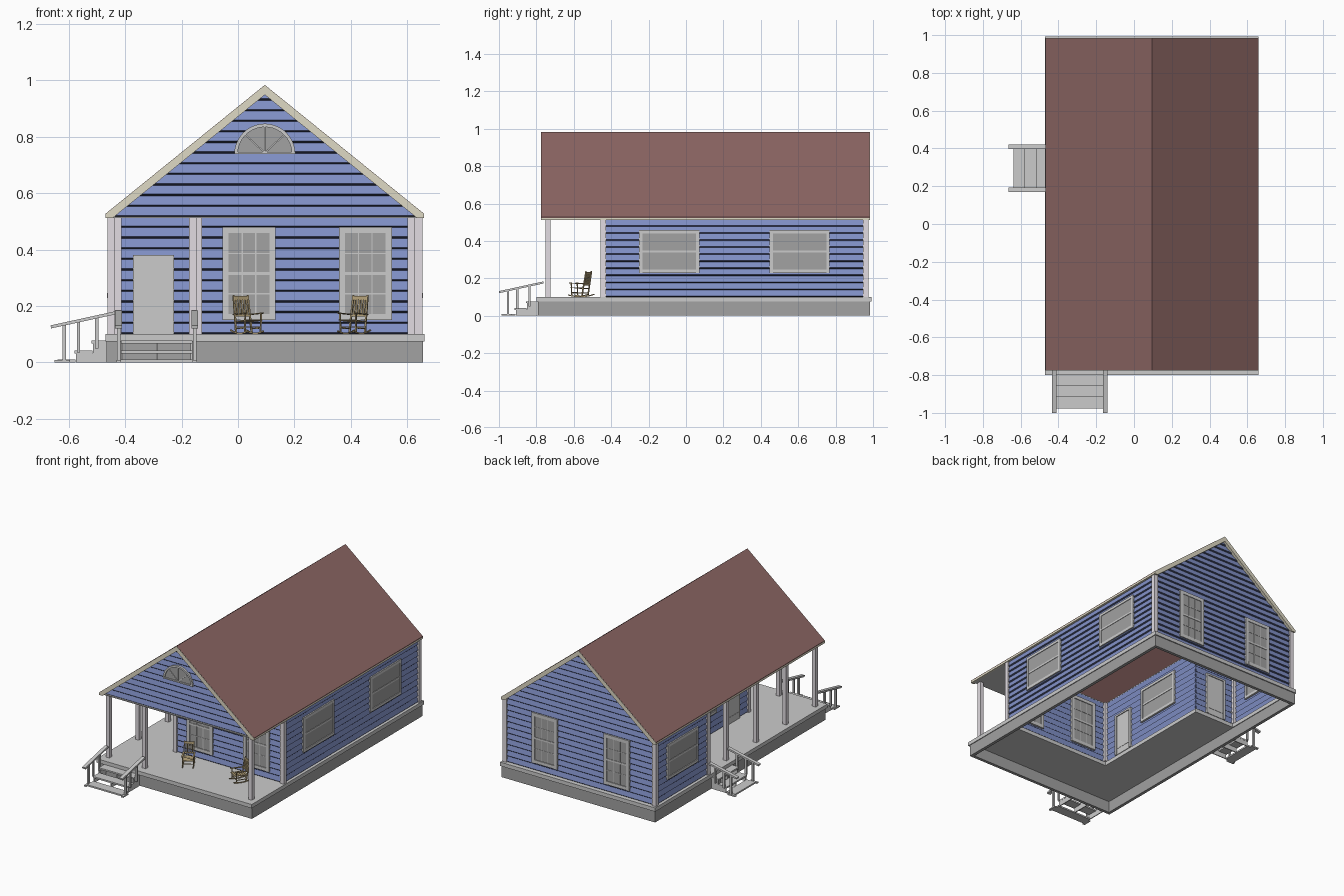
import bpy, bmesh
from math import sin, cos, pi, radians
from mathutils import Matrix, Vector

if "Cube" in bpy.data.objects:
    bpy.data.objects.remove(bpy.data.objects["Cube"])

MATS = {}
COLORS = {"blue": (0.223, 0.285, 0.58, 1), "shadow_blue": (0.04, 0.05, 0.10, 1), "red": (0.265, 0.134, 0.128, 1),
          "cream": (0.74, 0.70, 0.56, 1), "white": (0.76, 0.72, 0.76, 1), "wood": (0.50, 0.39, 0.21, 1),
          "dark_grey": (0.36, 0.36, 0.36, 1)}

def finish(name, bm, colors="", M=Matrix(), fix=True):
    if fix:
        bmesh.ops.recalc_face_normals(bm, faces=bm.faces)
    bm.transform(M)
    me = bpy.data.meshes.new(name)
    bm.to_mesh(me)
    bm.free()
    for color in colors.split():
        if color not in MATS:
            MATS[color] = bpy.data.materials.new(color)
            MATS[color].diffuse_color = COLORS[color]
        me.materials.append(MATS[color])
    ob = bpy.data.objects.new(name, me)
    bpy.context.collection.objects.link(ob)

def prism(bm, pts, vec):
    f = bm.faces.new([bm.verts.new(p) for p in pts])
    r = bmesh.ops.extrude_face_region(bm, geom=[f], use_keep_orig=True)
    bmesh.ops.translate(bm, vec=vec, verts=[g for g in r["geom"] if isinstance(g, bmesh.types.BMVert)])

def box(bm, x0, x1, y0, y1, z0, z1):
    prism(bm, [(x0, y0, z0), (x1, y0, z0), (x1, y1, z0), (x0, y1, z0)], (0, 0, z1 - z0))

def beam(bm, p, q, w, h):
    p, q = Vector(p), Vector(q)
    d = (q - p).normalized()
    side = d.cross((0, 0, 1)) if abs(d.z) < 0.8 else d.cross((0, 1, 0))
    side.normalize()
    up = side.cross(d)
    prism(bm, [p + side * a * w / 2 + up * b * h / 2 for a, b in ((-1, -1), (1, -1), (1, 1), (-1, 1))], q - p)

def place(x, y, z, deg):
    return Matrix.Translation((x, y, z)) @ Matrix.Rotation(radians(deg), 4, 'Z')

CX, DECK, TOP = 0.095, 0.10, 0.515
XL, XR, XN = -0.45, 0.641, -0.143       # outer left, right, notch wall
YF, YN, YB = -0.443, 0.42, 0.962        # front, notch, back walls

# Foundation skirt
bm = bmesh.new()
for x in (-0.465, 0.635):
    box(bm, x, x + 0.02, -0.79, 0.985, 0, 0.075)
for y in (-0.79, 0.965):
    box(bm, -0.445, 0.635, y, y + 0.02, 0, 0.075)
finish("foundation", bm, "dark_grey")

# L-shaped porch deck and ceiling, with a thin sill around the rest of the house
bm = bmesh.new()
prism(bm, [(x, y, 0.075) for x, y in ((-0.47, -0.8), (0.66, -0.8), (0.66, YF), (XN, YF), (XN, YN), (-0.47, YN))], (0, 0, 0.025))
box(bm, -0.47, -0.44, YN, 0.992, 0.075, DECK)
box(bm, 0.63, 0.66, YF, 0.992, 0.075, DECK)
box(bm, -0.44, 0.63, 0.955, 0.992, 0.075, DECK)
finish("porch_deck", bm)
bm = bmesh.new()
prism(bm, [(x, y, TOP - 0.004) for x, y in ((-0.455, -0.76), (0.647, -0.76), (0.647, YF), (XN, YF), (XN, YN), (-0.455, YN))], (0, 0, 0.006))
finish("porch_ceiling", bm)

# Lapped siding with dark undercut edges: span(z) gives the wall's ends at a height
def siding(name, M, span, z0, z1, n):
    bm = bmesh.new()
    h = (z1 - z0) / n
    for i in range(n):
        a, b = z0 + i * h, z0 + (i + 1) * h
        (l0, r0), (l1, r1) = span(a), span(b)
        v = [bm.verts.new(p) for p in ((l0, 0, a), (r0, 0, a), (r0, -0.007, a + 0.006), (l0, -0.007, a + 0.006), (r1, 0, b), (l1, 0, b))]
        bm.faces.new((v[0], v[1], v[2], v[3])).material_index = 1
        bm.faces.new((v[3], v[2], v[4], v[5]))
    finish(name, bm, "blue shadow_blue", M, fix=False)

def flat(half):
    return lambda z: (-half, half)

def gable(z):
    w = max(0.002, min(0.546, (0.968 - z) / 0.808))
    return (-w, w)

siding("front_wall", place((XN + XR) / 2, YF, 0, 0), flat((XR - XN) / 2), DECK, TOP, 11)
siding("right_wall", place(XR, (YF + YB) / 2, 0, 90), flat((YB - YF) / 2), DECK, TOP, 11)
siding("notch_side_wall", place(XN, (YF + YN) / 2, 0, -90), flat((YN - YF) / 2), DECK, TOP, 11)
siding("notch_front_wall", place((XL + XN) / 2, YN, 0, 0), flat((XN - XL) / 2), DECK, TOP, 11)
siding("left_wall", place(XL, (YN + YB) / 2, 0, -90), flat((YB - YN) / 2), DECK, TOP, 11)
siding("back_lower_wall", place(CX, YB, 0, 180), flat(0.546), DECK, TOP, 11)
siding("back_gable", place(CX, YB, 0, 180), gable, TOP, 0.966, 12)
siding("front_gable", place(CX, -0.748, 0, 0), gable, TOP, 0.966, 12)

# Corner trim: corner position and inward directions
bm = bmesh.new()
for x, y, sx, sy in ((XR, YF, -1, 1), (XN, YF, 1, 1), (XR, YB, -1, -1), (XL, YB, 1, -1), (XL, YN, 1, 1)):
    xs, ys = sorted((x - sx * 0.013, x + sx * 0.015)), sorted((y - sy * 0.013, y + sy * 0.015))
    box(bm, *xs, *ys, DECK, TOP)
finish("corner_trim", bm, "white")

# Porch posts
bm = bmesh.new()
for x, y in ((-0.425, -0.737), (-0.16, -0.737), (0.613, -0.737), (-0.425, -0.43), (-0.425, -0.12), (-0.425, 0.19)):
    box(bm, x - 0.013, x + 0.013, y - 0.013, y + 0.013, DECK, TOP)
finish("porch_posts", bm, "white")

# Roof sheet, rake boards and eave boards
bm = bmesh.new()
prism(bm, [(-0.469, -0.774, 0.527), (CX, -0.774, 0.983), (0.659, -0.774, 0.527), (0.659, -0.774, 0.522),
           (CX, -0.774, 0.977), (-0.469, -0.774, 0.522)], (0, 1.756, 0))
finish("roof", bm, "red")
bm = bmesh.new()
for y in (-0.776, 0.964):
    for s in (-1, 1):
        prism(bm, [(CX + s * x, y, z) for x, z in ((0, 0.982), (0, 0.948), (0.54, 0.511), (0.564, 0.511), (0.564, 0.526))], (0, 0.02, 0))
for x in (-0.469, 0.645):
    box(bm, x, x + 0.014, -0.756, 0.964, 0.511, 0.523)
finish("roof_trim", bm, "cream")

# Double-hung windows; columns and rows of panes per sash
def window(name, M, w, h, edge, cols, rows):
    bm = bmesh.new()
    a, b = w / 2, w / 2 - edge
    for s in (-1, 1):
        box(bm, *sorted((s * a, s * b)), -0.013, 0.008, 0, h)
    box(bm, -b, b, -0.013, 0.008, h - edge, h)
    box(bm, -b, b, -0.014, 0.008, 0, edge)
    box(bm, -b, b, -0.012, 0.006, h / 2 - 0.006, h / 2 + 0.006)
    for i in range(1, cols):
        x = -b + 2 * b * i / cols
        box(bm, x - 0.002, x + 0.002, -0.011, 0.005, edge, h - edge)
    for k in (0, 1):
        z0, s = (edge, h / 2)[k], h / 2 - edge
        for i in range(1, rows):
            z = z0 + s * i / rows
            box(bm, -b, b, -0.011, 0.005, z - 0.002, z + 0.002)
    finish(name + "_frame", bm, "", M)
    bm = bmesh.new()
    box(bm, -b, b, -0.009, 0.003, edge, h - edge)
    finish(name + "_glass", bm, "dark_grey", M)

for x in (0.039, 0.451):
    window("front_window", place(x, YF, 0.15, 0), 0.188, 0.33, 0.022, 3, 2)
for x in (-0.175, 0.35):
    window("back_window", place(x, YB, 0.15, 180), 0.188, 0.33, 0.022, 3, 2)
for y in (-0.09, 0.607):
    window("right_window", place(XR, y, 0.228, 90), 0.322, 0.23, 0.018, 1, 1)
for x, y in ((XL, 0.69), (XN, 0.06)):
    window("left_window", place(x, y, 0.228, -90), 0.322, 0.23, 0.018, 1, 1)

# Fanlight in the front gable
M = place(CX, -0.748, 0.738, 0)
arc = [(cos(pi * i / 20), sin(pi * i / 20)) for i in range(21)]
bm = bmesh.new()
prism(bm, [(0.108 * c, -0.016, 0.108 * s) for c, s in arc] + [(0.096 * c, -0.016, 0.096 * s) for c, s in reversed(arc)], (0, 0.02, 0))
box(bm, -0.108, 0.108, -0.016, 0.004, 0, 0.008)
for a in (45, 90, 135):
    c, s = cos(radians(a)), sin(radians(a))
    beam(bm, (0, -0.012, 0.004), (0.1 * c, -0.012, 0.1 * s), 0.005, 0.005)
finish("fanlight_frame", bm, "", M)
bm = bmesh.new()
prism(bm, [(0.098 * c, -0.009, 0.098 * s + 0.002) for c, s in arc], (0, 0.012, 0))
finish("fanlight_glass", bm, "dark_grey", M)

# Doors with raised panels
for name, M in (("notch_door", place(-0.299, YN, DECK, 0)), ("side_door", place(XN, -0.27, DECK, -90))):
    bm = bmesh.new()
    box(bm, -0.073, 0.073, -0.012, 0.004, 0, 0.28)
    for s in (-1, 1):
        box(bm, *sorted((s * 0.073, s * 0.06)), 0.004, 0.01, 0, 0.28)
    box(bm, -0.06, 0.06, -0.014, 0.006, 0.04, 0.045)
    box(bm, -0.06, 0.06, 0.004, 0.01, 0.268, 0.28)
    finish(name, bm, "", M)

# Stairs with stringers, posts and sloping handrails; they run out along -y
def stairs(name, M, half):
    bm = bmesh.new()
    for y, z in ((-0.06, 0.077), (-0.12, 0.042), (-0.18, 0.01)):
        box(bm, -half, half, y - 0.004, y + 0.06, z - 0.01, z)
    for x in (-half + 0.004, 0, half - 0.004):
        prism(bm, [(x - 0.003, y, z) for y, z in ((0, 0), (0, 0.068), (-0.058, 0.068), (-0.058, 0.033), (-0.118, 0.033), (-0.118, 0))], (0.006, 0, 0))
    finish(name + "_steps", bm, "", M)
    bm = bmesh.new()
    for x in (-half - 0.008, half + 0.008):
        beam(bm, (x, -0.208, 0.126), (x, 0.03, 0.178), 0.024, 0.011)
        for y, z in ((-0.16, 0), (-0.11, 0.035), (-0.045, 0.05)):
            box(bm, x - 0.006, x + 0.006, y - 0.006, y + 0.006, z, 0.171 + y * 0.22)
        box(bm, x - 0.008, x + 0.008, -0.195, -0.14, 0, 0.008)
    finish(name + "_handrails", bm, "", M)

stairs("front_stairs", place(-0.288, -0.792, 0, 0), 0.127)
stairs("side_stairs", place(-0.455, 0.296, 0, -90), 0.106)

# Rocking chairs, built facing -y
for name, M in (("left_rocking_chair", place(0.035, -0.565, DECK, 30)), ("right_rocking_chair", place(0.408, -0.565, DECK, -30))):
    bm = bmesh.new()
    for s in (-1, 1):
        x = s * 0.032
        pts = [(x, -0.055 + 0.0205 * i, 0.003 + 2.6 * (-0.055 + 0.0205 * i) ** 2) for i in range(7)]
        for p, q in zip(pts, pts[1:]):
            beam(bm, p, q, 0.005, 0.005)
        beam(bm, (x, -0.035, 0.005), (x, -0.037, 0.072), 0.005, 0.005)
        beam(bm, (x, 0.028, 0.005), (x * 0.9, 0.052, 0.138), 0.006, 0.006)
        beam(bm, (x * 1.08, -0.046, 0.075), (x * 1.02, 0.042, 0.07), 0.01, 0.004)
        beam(bm, (x, -0.036, 0.022), (x, 0.031, 0.02), 0.004, 0.004)
    for y in (-0.036, 0.03):
        beam(bm, (-0.032, y, 0.026), (0.032, y, 0.026), 0.004, 0.004)
    for i in range(6):
        y = -0.04 + i * 0.0145
        beam(bm, (-0.033, y, 0.05 - i * 0.001), (0.033, y, 0.05 - i * 0.001), 0.011, 0.004)
    for y, z, h in ((0.050, 0.128, 0.014), (0.039, 0.066, 0.007)):
        beam(bm, (-0.03, y, z), (0.03, y, z), 0.004, h)
    for i in range(5):
        x = -0.02 + i * 0.01
        beam(bm, (x, 0.039, 0.066), (x, 0.050, 0.126), 0.006, 0.003)
    finish(name, bm, "wood", M)

for m in bpy.data.materials:
    if m.users and not m.is_grease_pencil:
        m.use_nodes = True
        m.node_tree.nodes["Principled BSDF"].inputs["Base Color"].default_value = m.diffuse_color
